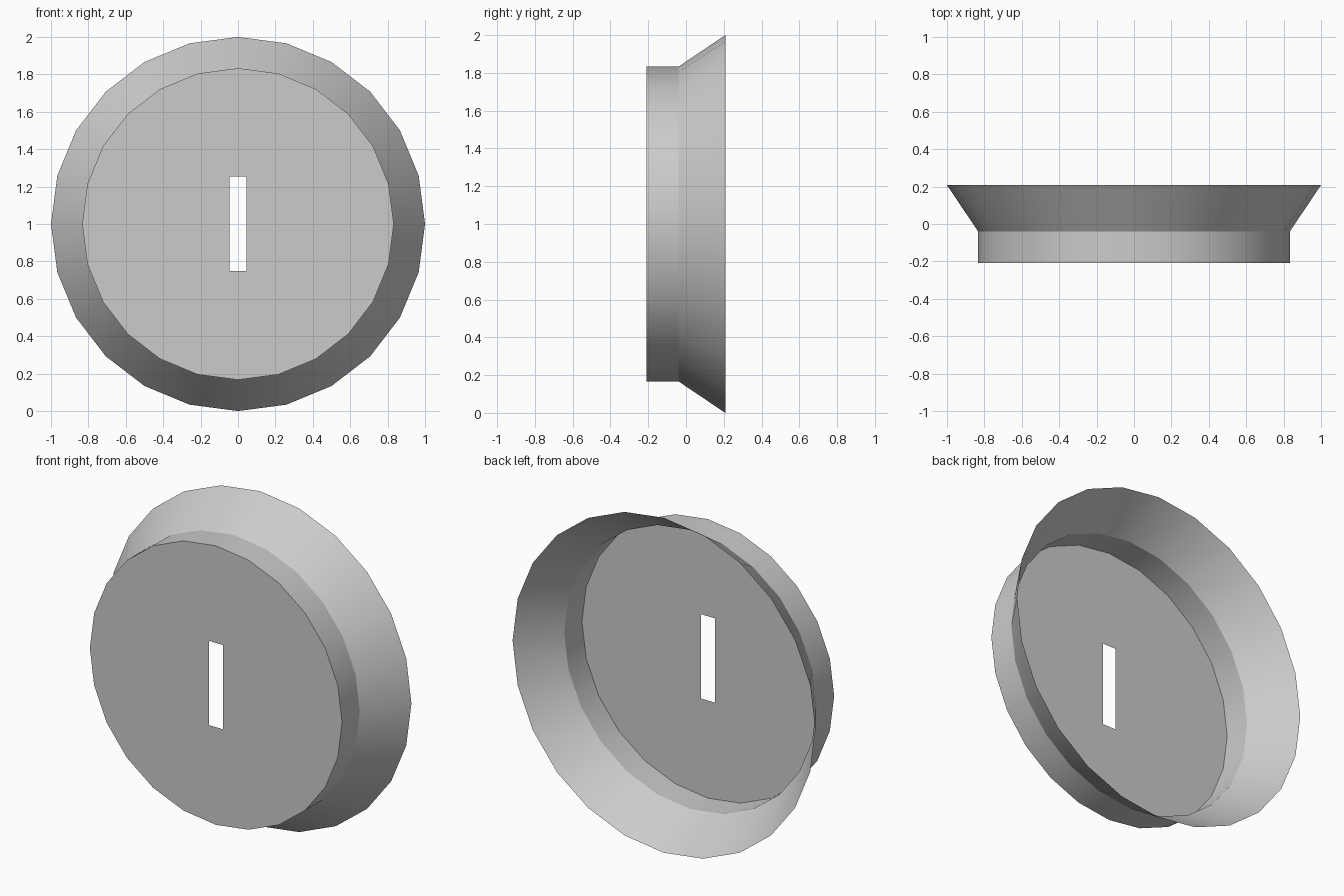
import bpy, bmesh
from math import sin, cos, tau, radians

if "Cube" in bpy.data.objects:
    bpy.data.objects.remove(bpy.data.objects["Cube"])

SIDES = 24
CENTRE_Z = 1.0
bm = bmesh.new()


def ring(radius, y):
    """Circle of vertices facing -y, starting at the top, counter-clockwise from the front."""
    return [bm.verts.new((-radius * sin(tau * i / SIDES), y,
                          CENTRE_Z + radius * cos(tau * i / SIDES)))
            for i in range(SIDES)]


def bridge(front, back):
    for i in range(SIDES):
        j = (i + 1) % SIDES
        bm.faces.new((front[i], back[i], back[j], front[j]))


# Straight collar, then the flared rim (open thin shell)
rings = [ring(r, y) for r, y in ((0.833, -0.208), (0.833, -0.04), (1.0, 0.208))]
for front, back in zip(rings, rings[1:]):
    bridge(front, back)

# Front plate: two halves around the upright slot
tl, tr, br, bl = [bm.verts.new((x, -0.208, z)) for x, z in
                  ((-0.045, 1.253), (0.045, 1.253), (0.045, 0.75), (-0.045, 0.75))]
plate = rings[0]
half = SIDES // 2
bm.faces.new(plate[:half + 1] + [bl, tl])
bm.faces.new(plate[half:] + [plate[0], tl, tr, br, bl])

mesh = bpy.data.meshes.new("slotted_dish")
bm.to_mesh(mesh)
bm.free()
dish = bpy.data.objects.new("slotted_dish", mesh)
bpy.context.collection.objects.link(dish)

# Smooth round the walls, sharp at the creases
bpy.context.view_layer.objects.active = dish
dish.select_set(True)
bpy.ops.object.shade_smooth_by_angle(angle=radians(30))
